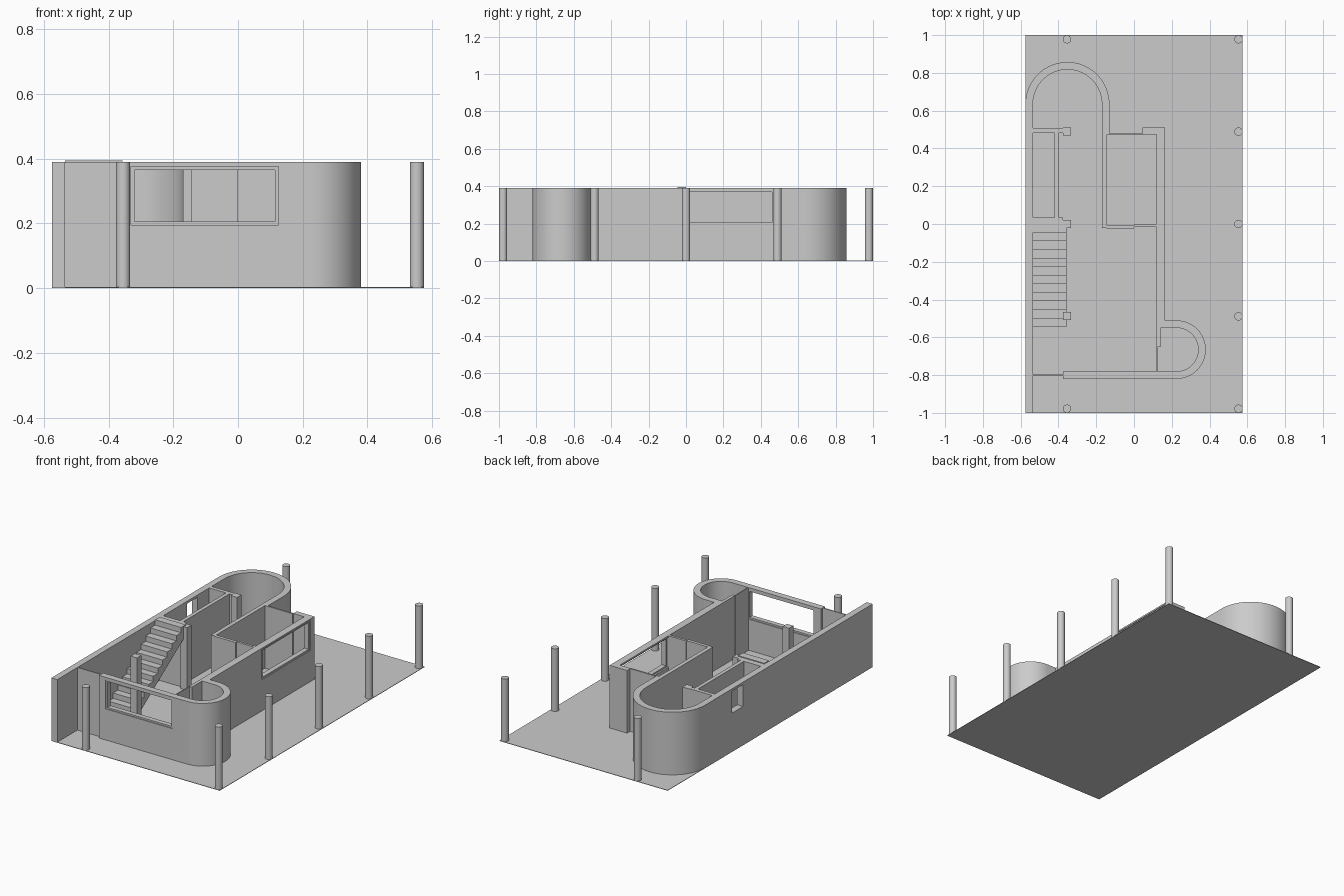
import bpy, bmesh, math

if "Cube" in bpy.data.objects:
    bpy.data.objects.remove(bpy.data.objects["Cube"])

H = 0.39  # wall height


def prism(name, pts, depth, place, smooth=False):
    """Extrude a closed 2D profile; place(a, b, d) maps it into 3D."""
    bm = bmesh.new()
    lo = [bm.verts.new(place(a, b, 0)) for a, b in pts]
    hi = [bm.verts.new(place(a, b, depth)) for a, b in pts]
    bm.faces.new(lo[::-1])
    bm.faces.new(hi)
    n = len(pts)
    for i in range(n):
        j = (i + 1) % n
        bm.faces.new((lo[i], lo[j], hi[j], hi[i]))
    bmesh.ops.recalc_face_normals(bm, faces=bm.faces)
    me = bpy.data.meshes.new(name)
    bm.to_mesh(me)
    bm.free()
    ob = bpy.data.objects.new(name, me)
    bpy.context.collection.objects.link(ob)
    if smooth:
        shade(ob)
    return ob


def select(ob):
    bpy.ops.object.select_all(action='DESELECT')
    ob.select_set(True)
    bpy.context.view_layer.objects.active = ob


def shade(ob):
    select(ob)
    bpy.ops.object.shade_smooth_by_angle(angle=math.radians(30))


def box(name, x0, x1, y0, y1, z0=0, z1=H):
    return prism(name, [(x0, y0), (x1, y0), (x1, y1), (x0, y1)], z1 - z0,
                 lambda a, b, d: (a, b, z0 + d))


def arc(cx, cy, r, a0, a1, n=32):
    return [(cx + r * math.cos(math.radians(a0 + (a1 - a0) * i / n)),
             cy + r * math.sin(math.radians(a0 + (a1 - a0) * i / n))) for i in range(n + 1)]


def wall(name, pts):
    return prism(name, pts, H, lambda a, b, d: (a, b, d), True)


def cut(ob, *dims):
    cutter = box("cutter", *dims)
    mod = ob.modifiers.new("opening", 'BOOLEAN')
    mod.operation = 'DIFFERENCE'
    mod.solver = 'EXACT'
    mod.object = cutter
    select(ob)
    bpy.ops.object.modifier_apply(modifier=mod.name)
    bpy.data.objects.remove(cutter)


def frame(name, axis, u0, u1, z0, z1, d0, d1, t=0.01):
    """Four bars around an opening, running along x or y."""
    bars = [(u0, u1, z0, z0 + t), (u0, u1, z1 - t, z1),
            (u0, u0 + t, z0 + t, z1 - t), (u1 - t, u1, z0 + t, z1 - t)]
    for i, (a, b, c, e) in enumerate(bars):
        dims = (a, b, d0, d1, c, e) if axis == 'x' else (d0, d1, a, b, c, e)
        box(f"{name}_{i + 1}", *dims)


# Ground slab
box("floor_slab", -0.575, 0.575, -1, 1, 0, 0.003)

# Long side wall that turns round into the rear bay and comes back inside
side = wall("rear_bay_wall",
            [(-0.575, -1), (-0.535, -1)] + arc(-0.3525, 0.635, 0.1825, 180, 0)
            + [(-0.17, -0.02), (-0.145, -0.02), (-0.145, 0.475), (-0.13, 0.475)]
            + arc(-0.3525, 0.635, 0.2225, 0, 180))
cut(side, -0.6, -0.51, 0.265, 0.37, 0.24, 0.375)

# Front wall with round corner bay and right wall
front = wall("front_bay_wall",
             [(-0.375, -0.82)] + arc(0.225, -0.665, 0.155, -90, 90)
             + [(0.165, -0.51), (0.165, 0.51), (0.045, 0.51), (0.045, 0.475),
                (0.12, 0.475), (0.12, -0.65), (0.14, -0.65), (0.14, -0.55)]
             + arc(0.225, -0.665, 0.115, 90, -90) + [(-0.375, -0.78)])
cut(front, -0.33, 0.125, -0.9, -0.7, 0.195, 0.375)
cut(front, 0.1, 0.2, 0.0, 0.47, 0.195, 0.38)
frame("front_window_frame", 'x', -0.33, 0.125, 0.195, 0.375, -0.815, -0.785)
frame("right_window_frame", 'y', 0.0, 0.47, 0.195, 0.38, 0.13, 0.16)

# Thin partitions and doors
box("entrance_door", -0.535, -0.375, -0.803, -0.797)
box("corner_bay_door", 0.118, 0.124, -0.78, -0.65)
box("room_front_panel_left", -0.145, 0.0, -0.025, -0.005)
box("room_front_panel_right", 0.0, 0.12, -0.015, 0.0)
box("room_rear_panel", -0.145, 0.045, 0.47, 0.48)

# Small room behind the stairs
box("small_room_wall", -0.42, -0.397, 0.02, 0.485)
box("small_room_front_wall", -0.535, -0.375, 0.0, 0.035)
box("small_room_rear_wall", -0.535, -0.375, 0.483, 0.507)

# Stairs: saw-tooth profile with sloping underside
N, y0, run, rise = 12, -0.545, 0.545 / 12, 0.395 / 12
steps = [(y0, 0)]
for i in range(N):
    steps += [(y0 + i * run, (i + 1) * rise), (y0 + (i + 1) * run, (i + 1) * rise)]
steps += [(0, 0.395 - 2 * rise), (y0 + run * 1.3, 0)]
prism("stairs", steps, 0.178, lambda a, b, d: (-0.535 + d, a, b))

# Square inner posts and round outer columns
for i, y in enumerate((-0.488, 0.0, 0.49)):
    box(f"square_post_{i + 1}", -0.377, -0.334, y - 0.021, y + 0.021)
spots = [(-0.355, -0.978), (-0.355, 0.978)] + [(0.553, y) for y in (-0.978, -0.489, 0, 0.489, 0.978)]
for i, (x, y) in enumerate(spots):
    wall(f"round_column_{i + 1}", arc(x, y, 0.022, 0, 360 * 31 / 32, 31))
